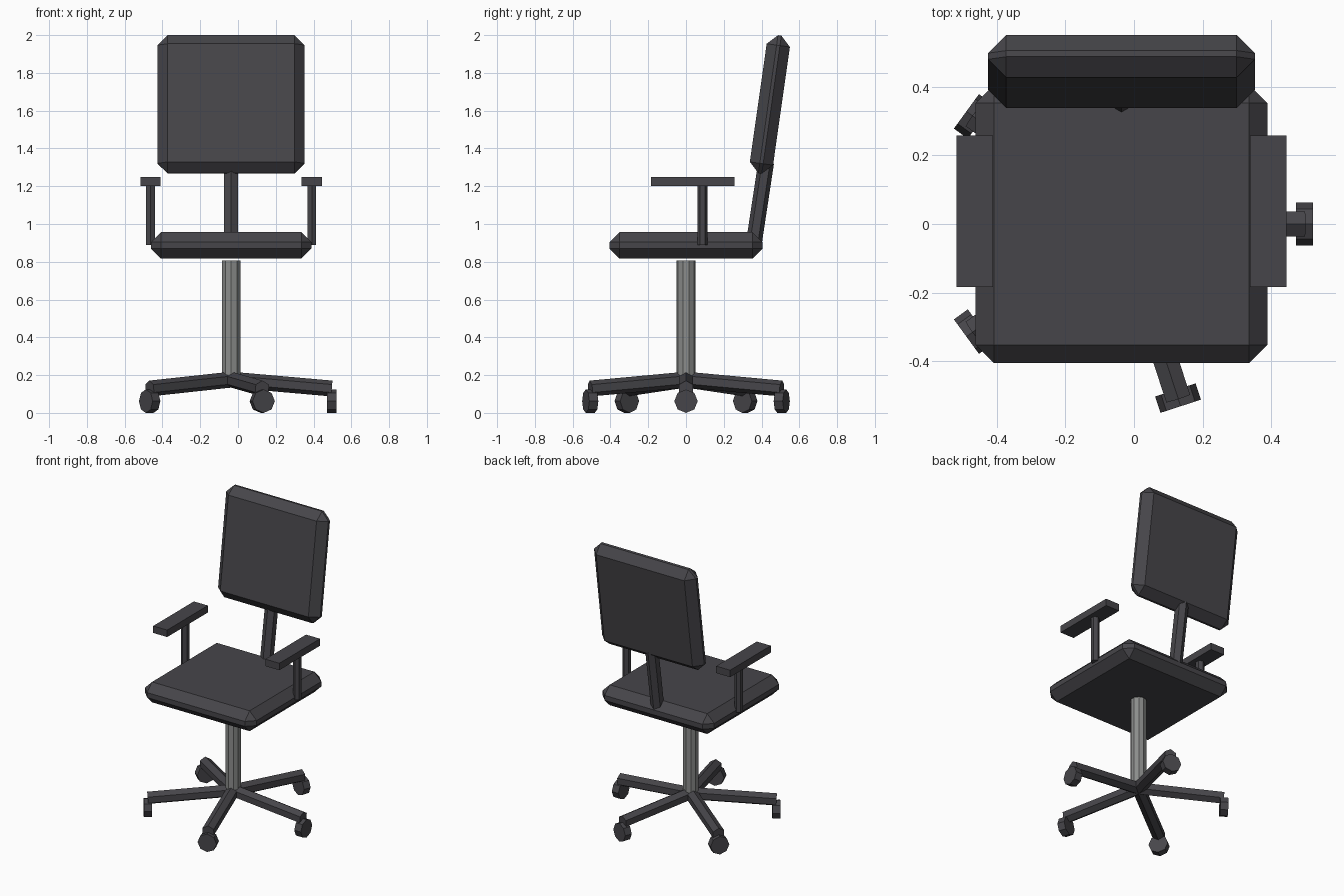
import bpy, bmesh, math
from mathutils import Vector

if "Cube" in bpy.data.objects:
    bpy.data.objects.remove(bpy.data.objects["Cube"])

CX = -0.0365  # centre line of the chair


def material(name, rgb):
    m = bpy.data.materials.new(name)
    m.diffuse_color = (*rgb, 1)
    m.use_nodes = True
    m.node_tree.nodes["Principled BSDF"].inputs["Base Color"].default_value = m.diffuse_color
    return m


dark = material("dark charcoal", (0.062, 0.060, 0.068))
grey = material("metal grey", (0.26, 0.265, 0.26))


def finish(bm, name, mat):
    bmesh.ops.recalc_face_normals(bm, faces=bm.faces[:])
    me = bpy.data.meshes.new(name)
    bm.to_mesh(me)
    bm.free()
    me.materials.append(mat)
    ob = bpy.data.objects.new(name, me)
    bpy.context.collection.objects.link(ob)
    return ob


def box(name, size, loc, bevel=0, tilt=0):
    bm = bmesh.new()
    bmesh.ops.create_cube(bm, size=1)
    bmesh.ops.scale(bm, vec=size, verts=bm.verts[:])
    if bevel:
        bmesh.ops.bevel(bm, geom=bm.edges[:], offset=bevel, segments=1,
                        affect='EDGES', profile=0.5)
    ob = finish(bm, name, dark)
    ob.location = loc
    ob.rotation_euler.x = tilt
    return ob


def prism(name, a, b, r, sides, corner, mat=dark):
    """Prism from a to b with one corner pointing along 'corner'."""
    a, b = Vector(a), Vector(b)
    d = (b - a).normalized()
    u = Vector(corner)
    u = (u - d * u.dot(d)).normalized()
    v = d.cross(u)
    bm = bmesh.new()
    rings = []
    for p in (a, b):
        ring = []
        for i in range(sides):
            t = math.tau * i / sides
            ring.append(bm.verts.new(p + r * (math.cos(t) * u + math.sin(t) * v)))
        rings.append(ring)
        bm.faces.new(ring)
    for i in range(sides):
        j = (i + 1) % sides
        bm.faces.new((rings[0][i], rings[0][j], rings[1][j], rings[1][i]))
    return finish(bm, name, mat)


# Cushions
box("seat", (0.849, 0.81, 0.14), (CX, 0, 0.887), 0.053)
box("backrest", (0.777, 0.124, 0.738), (CX, 0.444, 1.633), 0.053, -math.radians(8.1))

# Backrest support and gas column
prism("back_support", (CX, 0.358, 0.89), (CX, 0.424, 1.325), 0.042, 6, (0, 1, 0))
prism("column", (CX, 0, 0.18), (CX, 0, 0.807), 0.051, 10, (0, 1, 0), grey)

# Armrests
for side, s in (("left", -1), ("right", 1)):
    x = CX + s * 0.427
    prism(side + "_arm_post", (x, 0.088, 0.89), (x, 0.088, 1.205), 0.027, 6, (0, 1, 0))
    box(side + "_arm_pad", (0.106, 0.442, 0.048), (x, 0.037, 1.225))

# Five-legged base with casters
for i in range(5):
    t = math.tau * i / 5
    c, s = math.cos(t), math.sin(t)

    def at(r, z):
        return (CX + r * c, r * s, z)

    prism(f"base_leg_{i + 1}", at(0, 0.176), at(0.533, 0.129), 0.042, 6, (0, 0, 1))
    prism(f"caster_{i + 1}", at(0.508, 0.062), at(0.558, 0.062), 0.062, 8, (0, 0, 1))
